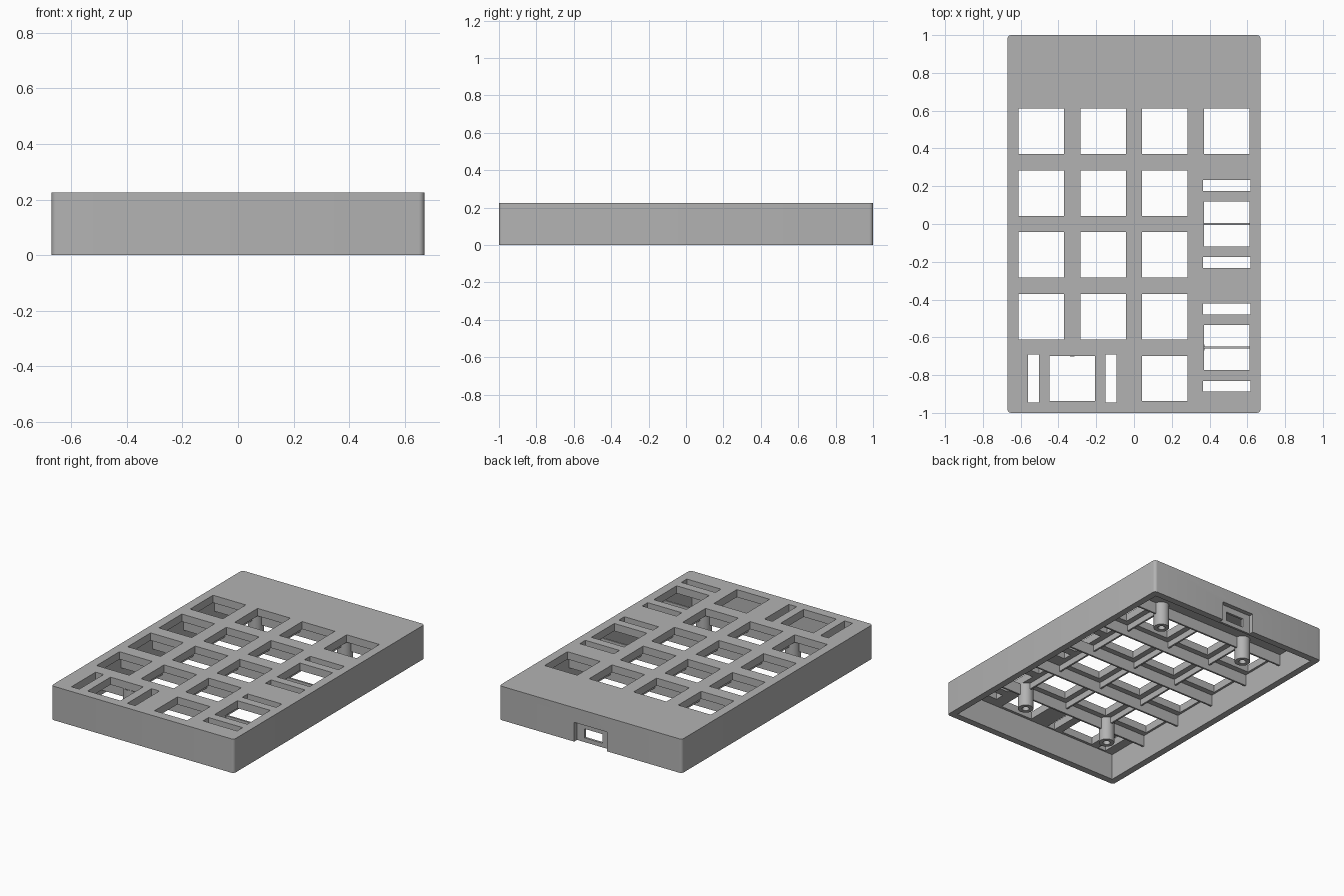
import bpy, bmesh
from mathutils import Matrix, Vector

cube = bpy.data.objects.get("Cube")
if cube:
    bpy.data.objects.remove(cube, do_unlink=True)

grey = bpy.data.materials.new("plain grey")
grey.use_nodes = True
colour = (0.45, 0.45, 0.45, 1)
grey.diffuse_color = colour
grey.node_tree.nodes["Principled BSDF"].inputs["Base Color"].default_value = colour

HX, HY, TOP = 0.67, 1.0, 0.225   # half width, half length, height
WALL, UNDER = 0.045, 0.175       # wall thickness, underside of the top plate
RIB_LOW = 0.10
PITCH = 0.327
KEY = 0.12                       # half a key opening


def add_box(bm, x0, x1, y0, y1, z0, z1):
    size = Vector((x1 - x0, y1 - y0, z1 - z0))
    mid = Vector((x0 + x1, y0 + y1, z0 + z1)) / 2
    m = Matrix.Translation(mid) @ Matrix.Diagonal((*size, 1))
    return bmesh.ops.create_cube(bm, size=1, matrix=m)["verts"]


def finish(bm, name):
    mesh = bpy.data.meshes.new(name)
    bm.to_mesh(mesh)
    bm.free()
    mesh.materials.append(grey)
    obj = bpy.data.objects.new(name, mesh)
    bpy.context.collection.objects.link(obj)
    return obj


def cut(obj, boxes):
    bm = bmesh.new()
    for b in boxes:
        add_box(bm, *b)
    cutter = finish(bm, "cutter")
    cutter.hide_render = True
    mod = obj.modifiers.new("cut", "BOOLEAN")
    mod.operation, mod.solver, mod.object = "DIFFERENCE", "EXACT", cutter
    bpy.context.view_layer.update()
    result = bpy.data.meshes.new_from_object(
        obj.evaluated_get(bpy.context.evaluated_depsgraph_get()))
    obj.modifiers.clear()
    obj.data = result
    bpy.data.objects.remove(cutter, do_unlink=True)


def smooth(obj):
    bpy.ops.object.select_all(action="DESELECT")
    obj.select_set(True)
    bpy.context.view_layer.objects.active = obj
    bpy.ops.object.shade_smooth_by_angle()


# Case shell with rounded upright corners
bm = bmesh.new()
add_box(bm, -HX, HX, -HY, HY, 0, TOP)
upright = [e for e in bm.edges if abs(e.verts[0].co.z - e.verts[1].co.z) > 0.1]
bmesh.ops.bevel(bm, geom=upright, offset=0.02, segments=5, affect="EDGES", profile=0.5)
case = finish(bm, "case_shell")
cut(case, [(-HX + WALL, HX - WALL, -HY + WALL, HY - WALL, -0.1, UNDER)])


# Key openings: square keys, then the double-size keys with stabiliser slots
def opening(x, y, hx=KEY, hy=KEY):
    return (x - hx, x + hx, y - hy, y + hy, UNDER - 0.02, TOP + 0.1)


cols = [(i - 1.5) * PITCH for i in range(4)]
rows = [(1.5 - i) * PITCH for i in range(5)]
holes = [opening(x, y) for x in cols[:3] for y in rows[:4]]
holes += [opening(cols[3], rows[0]), opening(cols[2], rows[4])]
for y in (0, -2 * PITCH):
    holes.append(opening(cols[3], y))
    holes += [opening(cols[3], y + s * 0.205, 0.125, 0.029) for s in (-1, 1)]
holes.append(opening(-PITCH, rows[4]))
holes += [opening(-PITCH + s * 0.205, rows[4], 0.029, 0.127) for s in (-1, 1)]
cut(case, holes)

# Socket recess in the back wall, with a smaller window through it
cut(case, [(-0.12, 0.12, HY - 0.03, HY + 0.1, -0.1, 0.128)])
cut(case, [(-0.065, 0.065, HY - 0.1, HY + 0.1, 0.028, 0.088)])
smooth(case)

# Thin ribs under the plate, between the rows and between the columns
bm = bmesh.new()
inner = HX - WALL
for i in range(-2, 3):
    y = i * PITCH
    add_box(bm, -inner, inner, y - 0.006, y + 0.006, RIB_LOW, UNDER)
finish(bm, "row_ribs")

bm = bmesh.new()
for i in (-1, 0, 1):
    x = i * PITCH
    add_box(bm, x - 0.006, x + 0.006, -2 * PITCH, 2 * PITCH, RIB_LOW + 0.035, UNDER)
finish(bm, "column_ribs")


# Hollow screw posts made by spinning a profile
def screw_post(name, x, y):
    bm = bmesh.new()
    outline = [(0, 0.12), (0.022, 0.12), (0.022, 0.017), (0.048, 0.017), (0.048, UNDER)]
    verts = [bm.verts.new((r, 0, z)) for r, z in outline]
    edges = [bm.edges.new(p) for p in zip(verts, verts[1:])]
    bmesh.ops.spin(bm, geom=verts + edges, cent=(0, 0, 0), axis=(0, 0, 1),
                   angle=6.283185, steps=32)
    bmesh.ops.remove_doubles(bm, verts=bm.verts, dist=0.0005)
    bmesh.ops.recalc_face_normals(bm, faces=bm.faces)
    bmesh.ops.translate(bm, verts=bm.verts, vec=(x, y, 0))
    smooth(finish(bm, name))


for sx, side in ((-1, "right"), (1, "left")):
    for sy, end in ((-1, "front"), (1, "back")):
        screw_post(f"screw_post_{end}_{side}", sx * PITCH, sy * 2 * PITCH)
